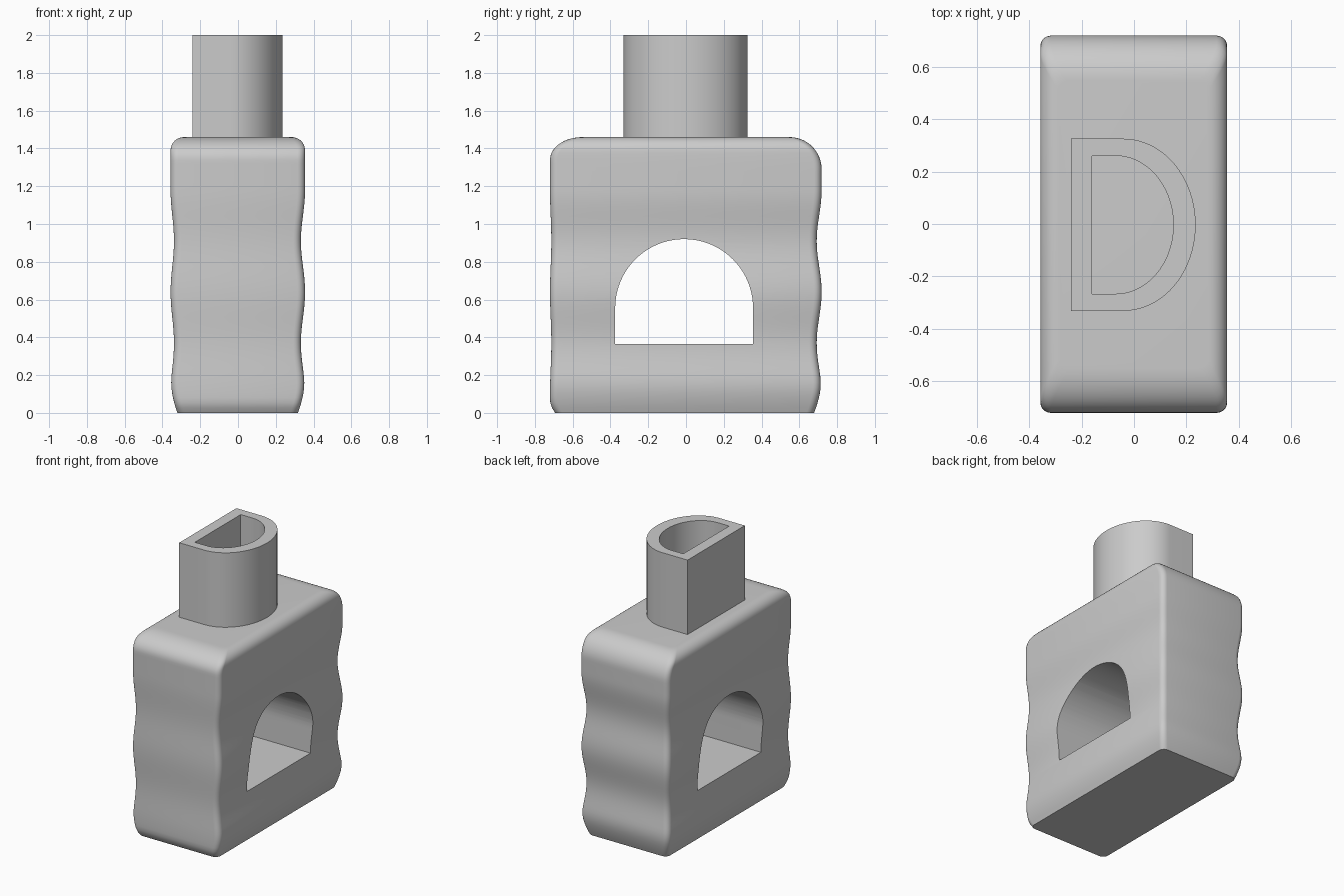
import bpy, bmesh, math
from math import sin, cos, pi, sqrt

cube = bpy.data.objects.get("Cube")
if cube:
    bpy.data.objects.remove(cube, do_unlink=True)

grey = bpy.data.materials.new("plain grey")
grey.use_nodes = True
grey.diffuse_color = (0.6, 0.6, 0.6, 1)
grey.node_tree.nodes["Principled BSDF"].inputs["Base Color"].default_value = (0.6, 0.6, 0.6, 1)

H = 1.46  # height of the body


def make_object(name, bm):
    bmesh.ops.recalc_face_normals(bm, faces=bm.faces)
    mesh = bpy.data.meshes.new(name)
    bm.to_mesh(mesh)
    bm.free()
    mesh.materials.append(grey)
    obj = bpy.data.objects.new(name, mesh)
    bpy.context.collection.objects.link(obj)
    return obj


def smooth(obj, degrees):
    bpy.ops.object.select_all(action='DESELECT')
    obj.select_set(True)
    bpy.context.view_layer.objects.active = obj
    bpy.ops.object.shade_smooth_by_angle(angle=math.radians(degrees))


def bridge(bm, a, b):
    for i in range(len(a)):
        j = (i + 1) % len(a)
        bm.faces.new((a[i], a[j], b[j], b[i]))


def side(z, half, dent, foot, foot_h, fillet, fillet_h):
    """Distance of one side from the centre: wavy grip, tapered foot, rounded top."""
    d = half
    if 0.1 < z < 1.18:
        d -= dent * (1 + cos(2 * pi * (z - 0.37) / 0.54)) / 2
    if z < foot_h:
        d -= foot * (1 - z / foot_h) ** 2
    t = (z - H + fillet_h) / fillet_h
    if t > 0:
        d -= fillet * (1 - sqrt(max(0, 1 - t * t)))
    return d


def body_ring(bm, z, r=0.04, n=5):
    right = side(z, 0.355, 0.022, 0.038, 0.2, 0.07, 0.07)
    left = side(z, 0.357, 0.018, 0.036, 0.2, 0.07, 0.07)
    back = side(z, 0.718, 0.026, 0.04, 0.2, 0.17, 0.17)
    front = side(z, 0.72, 0.007, 0.027, 0.07, 0.17, 0.12)
    corners = ((right - r, back - r), (r - left, back - r),
               (r - left, r - front), (right - r, r - front))
    ring = []
    for q, (cx, cy) in enumerate(corners):
        for i in range(n + 1):
            a = (q + i / n) * pi / 2
            ring.append(bm.verts.new((cx + r * cos(a), cy + r * sin(a), z)))
    return ring


# Wavy rounded body, lofted upward
levels = [1.28 * i / 48 for i in range(48)]
levels += [H - 0.18 * (1 - sin(i / 14 * pi / 2)) for i in range(15)]
bm = bmesh.new()
rings = [body_ring(bm, z) for z in levels]
for low, high in zip(rings, rings[1:]):
    bridge(bm, low, high)
bm.faces.new(rings[0])
bm.faces.new(rings[-1])
body = make_object("body", bm)

# Arched opening through the body
arch = [(0.355, 0.365)]
arch += [(-0.01 + 0.365 * cos(pi * i / 40), 0.555 + 0.365 * sin(pi * i / 40)) for i in range(41)]
arch += [(-0.375, 0.365)]
bm = bmesh.new()
ends = [[bm.verts.new((x, y, z)) for y, z in arch] for x in (-0.6, 0.6)]
bridge(bm, *ends)
for end in ends:
    bm.faces.new(end)
cutter = make_object("arch_cutter", bm)
cutter.hide_render = True
cut = body.modifiers.new("arched opening", 'BOOLEAN')
cut.operation = 'DIFFERENCE'
cut.solver = 'EXACT'
cut.object = cutter
bpy.context.view_layer.objects.active = body
bpy.ops.object.modifier_apply(modifier=cut.name)
bpy.data.objects.remove(cutter, do_unlink=True)
smooth(body, 35)


# Hollow D-shaped neck
def d_ring(bm, z, flat, start, tip, half, n=40):
    pts = [(flat, -half)]
    for i in range(n + 1):
        a = -pi / 2 + pi * i / n
        pts.append((start + (tip - start) * cos(a), half * sin(a)))
    pts.append((flat, half))
    return [bm.verts.new((x, y - 0.003, z)) for x, y in pts]


outer = (-0.24, -0.04, 0.235, 0.328)
inner = (-0.16, -0.07, 0.15, 0.263)
bm = bmesh.new()
loops = [d_ring(bm, z, *shape) for z, shape in
         ((H - 0.02, outer), (2, outer), (2, inner), (H, inner))]
for a, b in zip(loops, loops[1:]):
    bridge(bm, a, b)
bm.faces.new(loops[0])
bm.faces.new(loops[-1])
neck = make_object("neck", bm)
smooth(neck, 35)
